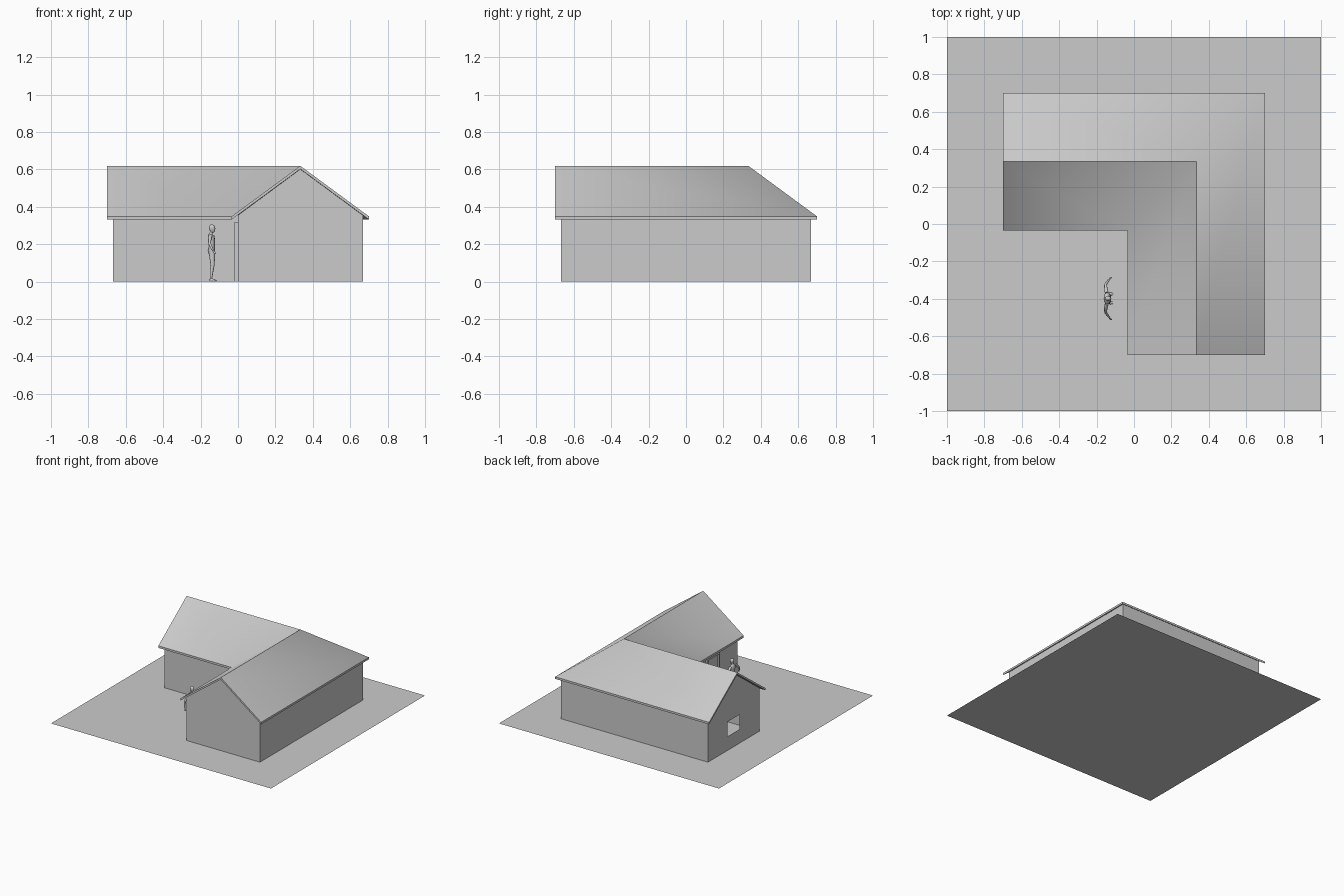
import bpy, bmesh, math
from mathutils import Vector

if "Cube" in bpy.data.objects:
    bpy.data.objects.remove(bpy.data.objects["Cube"])

grey = bpy.data.materials.new("plain grey")
grey.diffuse_color = (0.6, 0.6, 0.6, 1)
grey.use_nodes = True
grey.node_tree.nodes["Principled BSDF"].inputs["Base Color"].default_value = grey.diffuse_color


def finish(name, bm, smooth=None, recalc=True):
    if recalc:
        bmesh.ops.recalc_face_normals(bm, faces=bm.faces[:])
    me = bpy.data.meshes.new(name)
    bm.to_mesh(me)
    bm.free()
    ob = bpy.data.objects.new(name, me)
    bpy.context.collection.objects.link(ob)
    me.materials.append(grey)
    if smooth:
        bpy.ops.object.select_all(action='DESELECT')
        ob.select_set(True)
        bpy.context.view_layer.objects.active = ob
        bpy.ops.object.shade_smooth_by_angle(angle=math.radians(smooth))
    return ob


def poly(bm, pts):
    return bm.faces.new([bm.verts.new(p) for p in pts])


def box(name, lo, hi):
    bm = bmesh.new()
    bmesh.ops.create_cube(bm, size=1)
    for v in bm.verts:
        v.co = [(l + h) / 2 + c * (h - l) for l, h, c in zip(lo, hi, v.co)]
    return finish(name, bm)


# ground sheet
bm = bmesh.new()
poly(bm, [(-1, -1, 0), (1, -1, 0), (1, 1, 0), (-1, 1, 0)])
finish("yard", bm, recalc=False)

# L-shaped walls with two gables, the left gable has a window opening
W, M, EAVE, PEAK = 0.667, 0.333, 0.355, 0.601
bm = bmesh.new()
sides = [((0, 0), (0, -W)), ((W, -W), (W, W)), ((W, W), (-W, W)), ((-W, 0), (0, 0))]
for a, b in sides:
    poly(bm, [(*a, 0), (*b, 0), (*b, EAVE), (*a, EAVE)])
poly(bm, [(0, -W, 0), (W, -W, 0), (W, -W, EAVE), (M, -W, PEAK), (0, -W, EAVE)])
y0, y1, z0, z1 = 0.255, 0.412, 0.115, 0.235
for ring in ([(W, 0), (0, 0), (0, z0), (W, z0)],
             [(y0, z0), (0, z0), (0, z1), (y0, z1)],
             [(W, z0), (y1, z0), (y1, z1), (W, z1)],
             [(W, z1), (0, z1), (0, EAVE), (M, PEAK), (W, EAVE)]):
    poly(bm, [(-W, y, z) for y, z in ring])
bmesh.ops.remove_doubles(bm, verts=bm.verts[:], dist=1e-4)
finish("walls", bm, recalc=False)

# roof slab: hip at the outer corner, valley at the inner one
H, N, TOP, LOW = 0.70, -0.034, 0.619, 0.349
bm = bmesh.new()
planes = [[(-H, H), (H, H), (M, M), (-H, M)],
          [(H, H), (H, -H), (M, -H), (M, M)],
          [(-H, M), (M, M), (N, N), (-H, N)],
          [(M, M), (M, -H), (N, -H), (N, N)]]
for i, pl in enumerate(planes):
    # ridge points are those on the middle line of the wing
    poly(bm, [(x, y, TOP if (y if i % 2 == 0 else x) == M else LOW) for x, y in pl])
bmesh.ops.remove_doubles(bm, verts=bm.verts[:], dist=1e-4)
ext = bmesh.ops.extrude_face_region(bm, geom=bm.faces[:], use_keep_orig=True)["geom"]
bmesh.ops.translate(bm, vec=(0, 0, -0.017),
                    verts=[g for g in ext if isinstance(g, bmesh.types.BMVert)])
finish("roof", bm, smooth=52)

# door with frame on the courtyard side
D0, D1, DZ = -0.418, -0.25, 0.32
box("door_frame_left", (-0.018, D0, 0), (0, D0 + 0.015, DZ))
box("door_frame_right", (-0.018, D1 - 0.015, 0), (0, D1, DZ))
box("door_frame_top", (-0.018, D0 + 0.015, DZ - 0.015), (0, D1 - 0.015, DZ))
box("door_panel", (-0.006, D0 + 0.015, 0), (-0.001, D1 - 0.015, DZ - 0.015))


# figure facing the door
CX, CY = -0.14, -0.398


def loft(name, rings, n=12):
    """Rings of (x, y, z, radius a, radius b) swept along their centre line."""
    bm = bmesh.new()
    cs = [Vector(r[:3]) for r in rings]
    loops = []
    for i, r in enumerate(rings):
        t = (cs[min(i + 1, len(cs) - 1)] - cs[max(i - 1, 0)]).normalized()
        v = t.cross(Vector((1, 0, 0)) if abs(t.x) < 0.9 else Vector((0, 0, 1))).normalized()
        u = v.cross(t)
        loops.append([bm.verts.new(cs[i] + Vector((CX, CY, 0))
                      + u * r[3] * math.cos(k * math.tau / n)
                      + v * r[4] * math.sin(k * math.tau / n)) for k in range(n)])
    for a, b in zip(loops, loops[1:]):
        for k in range(n):
            bm.faces.new((a[k], a[(k + 1) % n], b[(k + 1) % n], b[k]))
    bm.faces.new(loops[0])
    bm.faces.new(loops[-1])
    return finish(name, bm, smooth=50)


loft("torso", [(0, 0, .145, .015, .022), (-.002, 0, .165, .020, .029),
               (0, 0, .190, .016, .024), (-.001, 0, .218, .019, .029),
               (-.004, 0, .242, .018, .034), (-.006, 0, .254, .010, .022),
               (-.003, 0, .262, .008, .008), (0, 0, .274, .008, .008)])
loft("head", [(.004, 0, .262, .006, .005), (.004, 0, .269, .013, .009),
              (.002, 0, .283, .017, .013), (0, 0, .296, .016, .013),
              (-.001, 0, .302, .010, .008), (-.001, 0, .305, .003, .003)])
for side, s in (("left", 1), ("right", -1)):
    loft("arm_" + side, [(-.006, s * .030, .246, .010, .010), (-.010, s * .045, .238, .010, .010),
                         (-.012, s * .074, .205, .007, .007), (0, s * .092, .178, .006, .006),
                         (.008, s * .102, .164, .004, .005), (.014, s * .109, .156, .006, .003),
                         (.020, s * .113, .150, .003, .002)], 10)
    loft("leg_" + side, [(0, s * .014, .165, .017, .014), (.002, s * .016, .130, .015, .013),
                         (.004, s * .018, .085, .010, .009), (-.001, s * .020, .060, .010, .009),
                         (-.004, s * .021, .020, .006, .006), (-.004, s * .021, .004, .007, .006)], 10)
    loft("foot_" + side, [(-.014, s * .021, .007, .006, .006), (-.002, s * .021, .009, .009, .008),
                          (.014, s * .023, .006, .006, .009), (.027, s * .024, .003, .003, .006)], 10)
